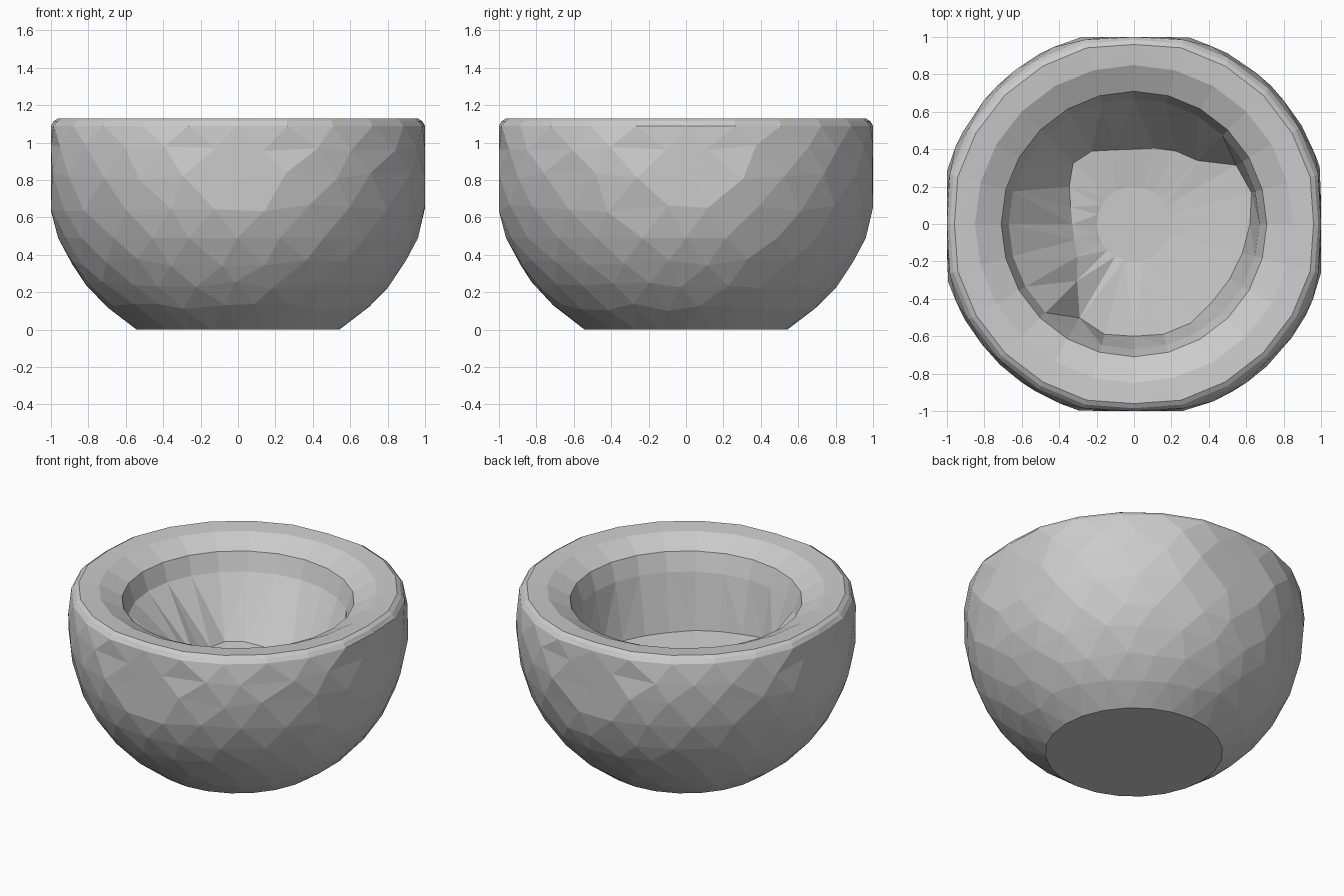
import bpy, bmesh, math, random

random.seed(4)
cube = bpy.data.objects.get("Cube")
if cube:
    bpy.data.objects.remove(cube)

stone = bpy.data.materials.new("pale_grey_stone")
stone.use_nodes = True
grey = (0.6, 0.6, 0.6, 1)
stone.diffuse_color = grey
stone.node_tree.nodes["Principled BSDF"].inputs["Base Color"].default_value = grey

SIDES, R, CENTRE = 24, 1.042, 0.89
TAU = 2 * math.pi
# Radius of the foot of the hollow's wall, one per side, starting at the left
FOOT = [0.62, 0.65, 0.63, 0.48, 0.45, 0.42, 0.4, 0.41, 0.45, 0.46, 0.4, 0.35,
        0.33, 0.33, 0.35, 0.43, 0.58, 0.61, 0.6, 0.61, 0.61, 0.59, 0.59, 0.6]
bm = bmesh.new()


def clip(v, limit=1.0):
    return max(-limit, min(limit, v))


def ring(radii, heights, limit=1.0):
    """One horizontal loop, flattened where it passes the limit."""
    loop = []
    for i, (r, z) in enumerate(zip(radii, heights)):
        a = TAU * i / SIDES
        loop.append(bm.verts.new((clip(r * math.cos(a), limit), clip(r * math.sin(a), limit), z)))
    return loop


def ball_ring(z, shift, rough, lift):
    """A loop on the clipped ball, with its points scattered a little."""
    loop = []
    for i in range(SIDES):
        a = TAU * (i + shift) / SIDES + random.uniform(-rough, rough)
        h = z + random.uniform(-lift, lift)
        r = math.sqrt(R * R - (CENTRE - h) ** 2)
        loop.append(bm.verts.new((clip(r * math.cos(a)), clip(r * math.sin(a)), h)))
    return loop


def bridge(a, b):
    for i in range(SIDES):
        j = (i + 1) % SIDES
        bm.faces.new((a[i], a[j], b[j], b[i]))


# Outer wall: faceted ball with flattened sides
loops = [ball_ring(0, 0, 0, 0)]
for k, z in enumerate((0.12, 0.24, 0.36, 0.49, 0.65, 0.82, 0.97)):
    lift = 0 if z == 0.49 else 0.02
    loops.append(ball_ring(z, 0.5 * ((k + 1) % 2), 0.04, lift))

# Rounded rim, dipping to the mouth
for r, z, limit in ((1.02, 1.09, 1), (1.0, 1.115, 0.985), (0.975, 1.13, 0.96),
                    (0.85, 1.12, 1), (0.71, 1.05, 1), (0.67, 0.93, 1)):
    loops.append(ring([r] * SIDES, [z] * SIDES, limit))

# Uneven hollow, raised a little at the front right corner
heights = [0.56 + 0.08 * max(0, math.cos(TAU * (i - 15) / SIDES)) ** 3 for i in range(SIDES)]
loops.append(ring(FOOT, heights))
loops.append(ring([0.2] * SIDES, [0.53] * SIDES))
for lower, upper in zip(loops, loops[1:]):
    bridge(lower, upper)

# Hollow floor and flat base
bm.faces.new(loops[-1])
bm.faces.new(list(reversed(loops[0])))

bmesh.ops.triangulate(bm, faces=[f for f in bm.faces if len(f.verts) == 4])
bmesh.ops.recalc_face_normals(bm, faces=bm.faces)
mesh = bpy.data.meshes.new("bowl")
bm.to_mesh(mesh)
bm.free()
mesh.materials.append(stone)
bowl = bpy.data.objects.new("bowl", mesh)
bpy.context.collection.objects.link(bowl)
